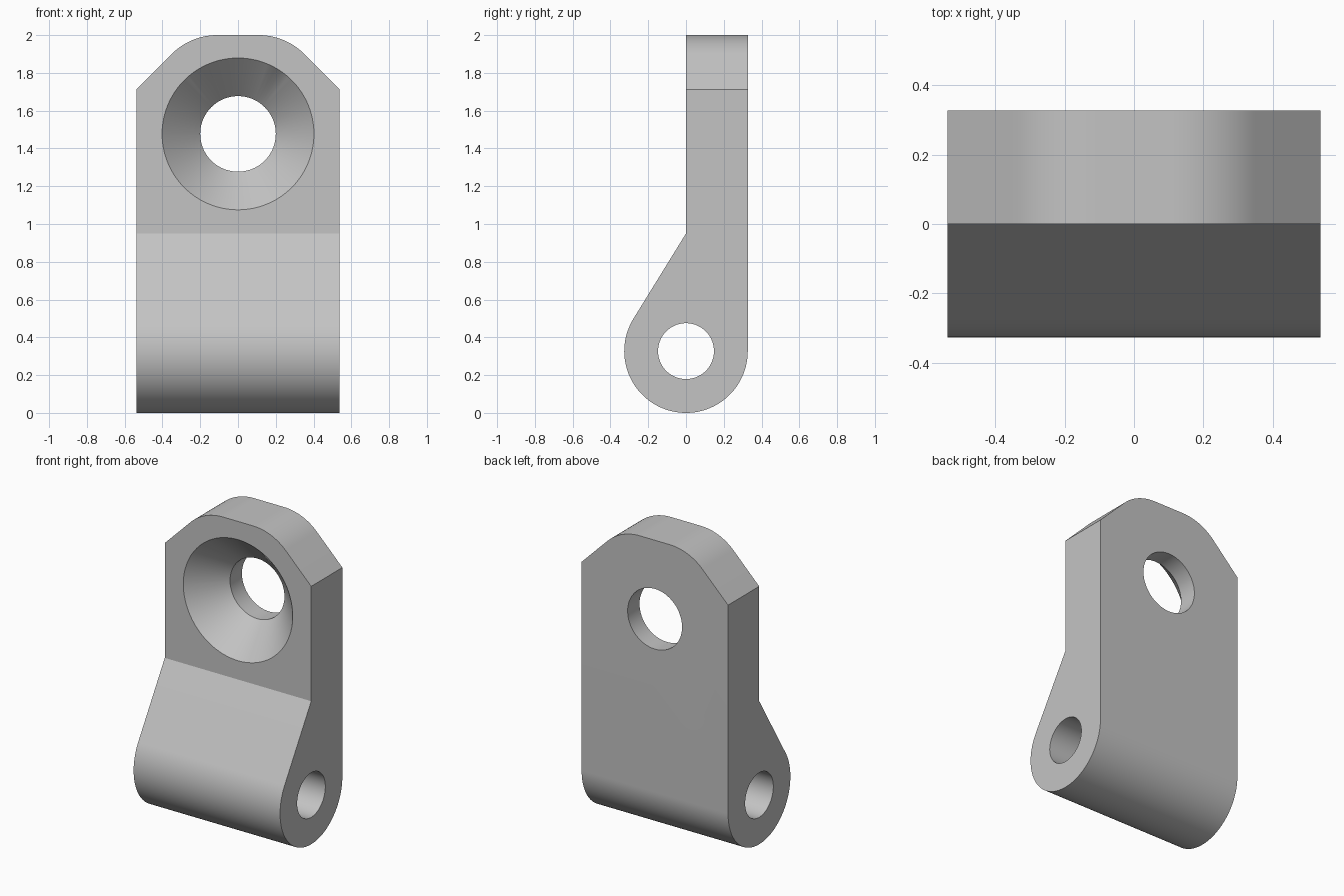
import bpy
import bmesh
from math import cos, sin, acos, radians, pi
from mathutils import Matrix

cube = bpy.data.objects.get("Cube")
if cube:
    bpy.data.objects.remove(cube, do_unlink=True)

HALF_W = 0.538    # half width of the bracket
R = 0.327         # barrel radius, also plate thickness
PIN_R = 0.148
BOLT_R, SINK_R, BOLT_Z = 0.2, 0.402, 1.477
BEND_Z = 0.95     # where the slope meets the plate
CORNER_R = 0.34

grey = bpy.data.materials.new("plain_grey")
grey.use_nodes = True
colour = (0.55, 0.55, 0.55, 1)
grey.diffuse_color = colour
grey.node_tree.nodes["Principled BSDF"].inputs["Base Color"].default_value = colour


def arc(cx, cy, r, start, end, steps):
    angles = [radians(start + (end - start) * i / steps) for i in range(steps + 1)]
    return [(cx + r * cos(a), cy + r * sin(a)) for a in angles]


def finish(name, bm):
    bmesh.ops.recalc_face_normals(bm, faces=bm.faces)
    mesh = bpy.data.meshes.new(name)
    bm.to_mesh(mesh)
    bm.free()
    obj = bpy.data.objects.new(name, mesh)
    bpy.context.collection.objects.link(obj)
    mesh.materials.append(grey)
    return obj


def prism(name, points, place, direction):
    """Extrude a closed outline both ways along a direction."""
    bm = bmesh.new()
    face = bm.faces.new([bm.verts.new(place(a, b)) for a, b in points])
    new = bmesh.ops.extrude_face_region(bm, geom=[face])["geom"]
    verts = [v for v in new if isinstance(v, bmesh.types.BMVert)]
    bmesh.ops.translate(bm, verts=verts, vec=direction)
    return finish(name, bm)


def lathe(name, profile, matrix, steps=96):
    """Revolve (radius, height) points into a capped solid."""
    bm = bmesh.new()
    rings = [[bm.verts.new((r * cos(2 * pi * i / steps), r * sin(2 * pi * i / steps), h))
              for i in range(steps)] for r, h in profile]
    for low, high in zip(rings, rings[1:]):
        for i in range(steps):
            j = (i + 1) % steps
            bm.faces.new((low[i], low[j], high[j], high[i]))
    bm.faces.new(rings[0])
    bm.faces.new(rings[-1])
    bm.transform(matrix)
    return finish(name, bm)


def combine(obj, cutter, operation):
    mod = obj.modifiers.new(cutter.name, 'BOOLEAN')
    mod.object, mod.operation, mod.solver = cutter, operation, 'EXACT'
    bpy.context.view_layer.objects.active = obj
    bpy.ops.object.modifier_apply(modifier=mod.name)
    bpy.data.objects.remove(cutter, do_unlink=True)


# Side profile: barrel, tangent slope and upright plate
tangent = 90 + math_deg if (math_deg := acos(R / (BEND_Z - R)) * 180 / pi) else 90
side = arc(0, R, R, 360, tangent, 72) + [(0, BEND_Z), (0, 2.2), (R, 2.2)]
bracket = prism("bracket", side, lambda y, z: (-0.7, y, z), (1.4, 0, 0))

# Front outline: rounded top with chamfered shoulders
corner_x, corner_z = 0.11, 2 - CORNER_R
right = arc(corner_x, corner_z, CORNER_R, 45, 90, 16)
shoulder_z = right[0][1] - (HALF_W - right[0][0])
half = [(HALF_W, -0.2), (HALF_W, shoulder_z)] + right
outline = half + [(-x, z) for x, z in reversed(half)]
combine(bracket, prism("outline_cutter", outline,
                       lambda x, z: (x, -0.6, z), (0, 1.2, 0)), 'INTERSECT')

# Countersunk bolt hole through the plate
depth = SINK_R - BOLT_R
bolt = [(SINK_R + 0.1, -0.1), (SINK_R, 0), (BOLT_R, depth), (BOLT_R, 0.5)]
to_back = Matrix.Translation((0, 0, BOLT_Z)) @ Matrix.Rotation(-pi / 2, 4, 'X')
combine(bracket, lathe("bolt_hole_cutter", bolt, to_back), 'DIFFERENCE')

# Pin hole along the barrel
to_side = Matrix.Translation((0, 0, R)) @ Matrix.Rotation(pi / 2, 4, 'Y')
combine(bracket, lathe("pin_hole_cutter", [(PIN_R, -1), (PIN_R, 1)], to_side), 'DIFFERENCE')

# Smooth curves, crisp edges
bpy.ops.object.select_all(action='DESELECT')
bracket.select_set(True)
bpy.context.view_layer.objects.active = bracket
bpy.ops.object.shade_smooth_by_angle(angle=radians(25))
